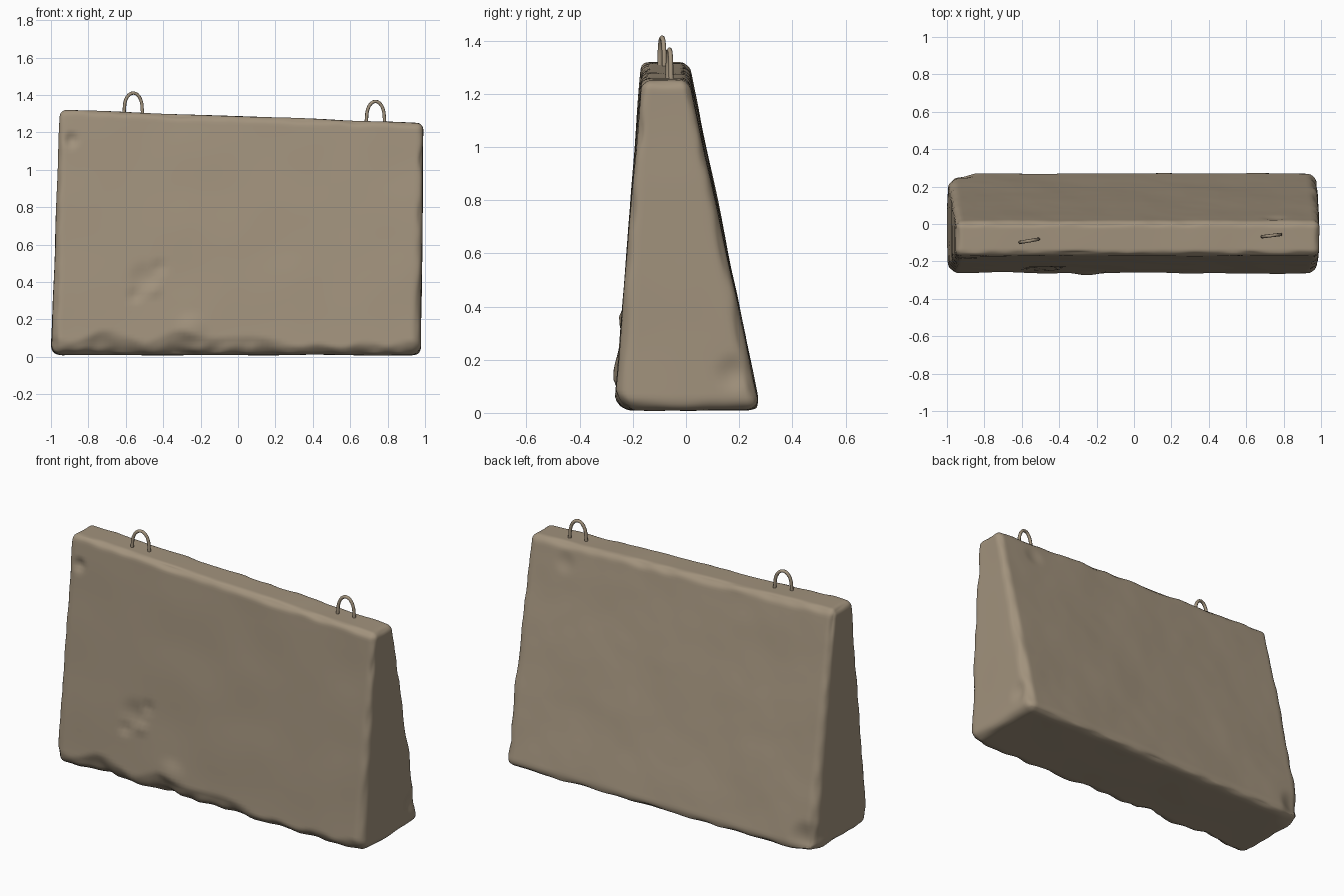
import bpy, bmesh, math
from mathutils import Vector, noise

if "Cube" in bpy.data.objects:
    bpy.data.objects.remove(bpy.data.objects["Cube"])

concrete = bpy.data.materials.new("sandy concrete")
concrete.diffuse_color = (0.36, 0.29, 0.205, 1)
concrete.use_nodes = True
concrete.node_tree.nodes["Principled BSDF"].inputs["Base Color"].default_value = concrete.diffuse_color


def lerp(a, b, t):
    return a + (b - a) * t


def spread(n):
    # parameters from -1 to 1, packed closer at the ends
    ts = [2 * i / n - 1 for i in range(n + 1)]
    return [0.5 * t + 0.5 * math.sin(math.pi * t / 2) for t in ts]


def shape(u, v, w):
    # rounded box, then tapered and sloped into the barrier form
    t = (w + 1) / 2
    half = Vector((1.0, lerp(0.275, 0.09, t), 0.65))
    r = lerp(0.055, 0.035, t)
    p = Vector((u * half.x, v * half.y, w * half.z))
    inner = Vector([max(-(h - r), min(h - r, c)) for c, h in zip(p, half)])
    d = p - inner
    if d.length > 1e-9:
        p = inner + d.normalized() * r
    tz = (p.z + 0.65) / 1.3
    tx = (p.x + 1) / 2
    x = lerp(lerp(-1.0, -0.953, tz), lerp(0.977, 0.992, tz), tx)
    y = p.y + lerp(0.005, -0.078, tz)
    z = lerp(0.01, lerp(1.322, 1.25, tx), tz)
    return Vector((x, y, z))


# dents and lumps: x, y, z, radius, depth (positive goes inward)
DENTS = [(-0.50, -0.24, 0.42, 0.10, 0.014), (-0.42, -0.24, 0.48, 0.05, 0.014),
         (-0.55, -0.25, 0.33, 0.05, 0.014), (-0.45, -0.24, 0.36, 0.05, -0.012),
         (-0.89, -0.18, 1.16, 0.05, 0.018), (-0.25, -0.27, 0.15, 0.10, -0.012),
         (0.98, 0.18, 0.15, 0.08, 0.015), (-0.95, 0.25, 0.08, 0.12, 0.03),
         (0.75, 0.00, 1.15, 0.08, 0.012)]


def block():
    bm = bmesh.new()
    U, V, W = spread(90), spread(24), spread(60)
    sides = [(U, W, lambda a, b, s: (a, s, b)),
             (V, W, lambda a, b, s: (s, a, b)),
             (U, V, lambda a, b, s: (a, b, s))]
    for A, B, place in sides:
        for s in (-1, 1):
            g = [[bm.verts.new(shape(*place(a, b, s))) for b in B] for a in A]
            for i in range(len(A) - 1):
                for j in range(len(B) - 1):
                    bm.faces.new((g[i][j], g[i + 1][j], g[i + 1][j + 1], g[i][j + 1]))
    bmesh.ops.remove_doubles(bm, verts=bm.verts, dist=0.00005)
    bmesh.ops.recalc_face_normals(bm, faces=bm.faces)
    bm.normal_update()

    # weathered surface: soft waves, rougher edges and single dents
    moves = []
    for v in bm.verts:
        p, n = v.co.copy(), v.normal.copy()
        edge = min(1.0, 1.6 * (1 - max(abs(c) for c in n)) / 0.3)
        off = 0.004 * noise.noise(p * 3.5)
        off += edge * (0.009 * noise.noise(p * 9 + Vector((5, 2, 1))) - 0.001)
        for x, y, z, r, depth in DENTS:
            q = (p - Vector((x, y, z))).length / r
            if q < 1:
                off -= depth * (1 - q * q) ** 2
        move = n * off
        # broken lower front edge
        h = 0.06 + 0.06 * noise.noise(Vector((p.x * 5, 3, 0)))
        h += 0.05 * max(0, min(1, (0.5 - p.x) * 2))
        if p.y < -0.15 and p.z < h:
            bite = (h - p.z) * 0.4 * (1 + 0.6 * noise.noise(p * 14))
            move.y += bite * min(1, (-0.15 - p.y) / 0.08)
        moves.append((v, p + move))
    for v, co in moves:
        v.co = co
        v.co.z = max(co.z, 0.002)
    for f in bm.faces:
        f.smooth = True
    me = bpy.data.meshes.new("concrete_block")
    bm.to_mesh(me)
    bm.free()
    me.materials.append(concrete)
    bpy.context.collection.objects.link(bpy.data.objects.new("concrete_block", me))


def lifting_loop(name, x, y, base, top, half, lean):
    # bent bar: two legs joined by an arch
    bar = 0.009
    pts = [(-half, base - 0.04), (-half, base)]
    for i in range(13):
        a = math.pi * (1 - i / 12)
        pts.append((half * 0.96 * math.cos(a),
                    base + 0.025 + (top - bar - base - 0.025) * math.sin(a)))
    pts += [(half, base), (half, base - 0.04)]
    cu = bpy.data.curves.new(name, 'CURVE')
    cu.dimensions = '3D'
    cu.bevel_depth = bar
    cu.bevel_resolution = 2
    cu.use_fill_caps = True
    sp = cu.splines.new('POLY')
    sp.points.add(len(pts) - 1)
    for q, (dx, z) in zip(sp.points, pts):
        q.co = (x + dx, y + dx * lean, z, 1)
    sp.use_smooth = True
    cu.materials.append(concrete)
    bpy.context.collection.objects.link(bpy.data.objects.new(name, cu))


block()
lifting_loop("lifting_loop_left", -0.56, -0.09, 1.31, 1.42, 0.049, 0.17)
lifting_loop("lifting_loop_right", 0.735, -0.062, 1.26, 1.375, 0.049, 0.12)
